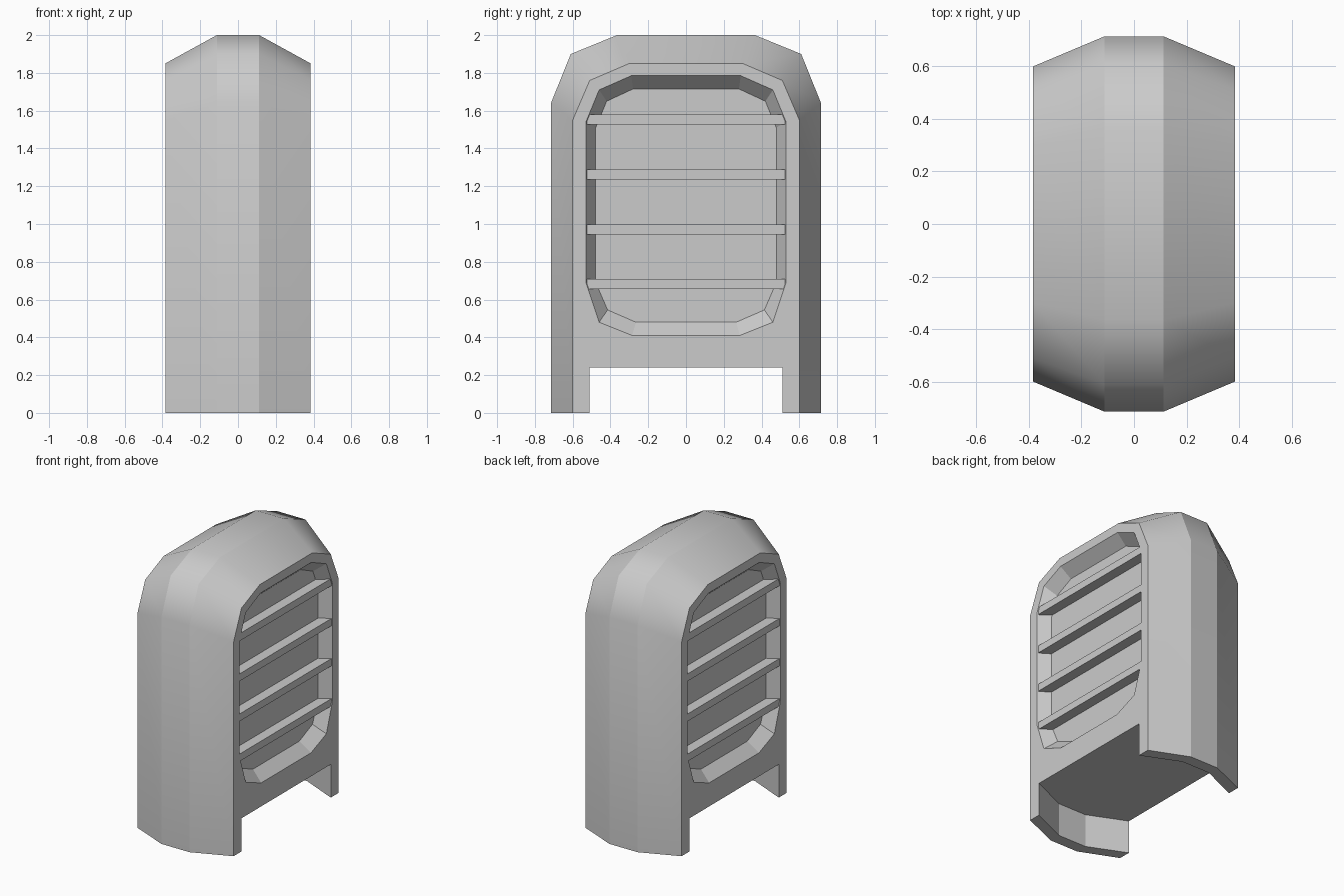
import bpy, bmesh

if "Cube" in bpy.data.objects:
    bpy.data.objects.remove(bpy.data.objects["Cube"])


def add_object(name, bm):
    bmesh.ops.recalc_face_normals(bm, faces=bm.faces[:])
    mesh = bpy.data.meshes.new(name)
    bm.to_mesh(mesh)
    bm.free()
    obj = bpy.data.objects.new(name, mesh)
    bpy.context.collection.objects.link(obj)
    return obj


def mirrored(half):
    """Right-half outline (bottom to top) -> full closed outline in y, z."""
    return half + [(-y, z) for y, z in reversed(half)]


def ring(bm, x, outline):
    return [bm.verts.new((x, y, z)) for y, z in outline]


def bridge(bm, a, b):
    n = len(a)
    return [bm.faces.new((a[i], a[(i + 1) % n], b[(i + 1) % n], b[i])) for i in range(n)]


# Outlines: casing at its edge and its crown (with the gap between the feet), vent rim and vent floor
edge = mirrored([(0.51, 0.24), (0.51, 0), (0.60, 0), (0.60, 1.55), (0.51, 1.76), (0.30, 1.85)])
crown = mirrored([(0.63, 0.24), (0.63, 0), (0.715, 0), (0.715, 1.64), (0.61, 1.90), (0.365, 2.0)])
rim = mirrored([(0.285, 0.41), (0.46, 0.48), (0.53, 0.69), (0.53, 1.54), (0.46, 1.71), (0.29, 1.785)])
floor = mirrored([(0.265, 0.48), (0.415, 0.545), (0.478, 0.69), (0.478, 1.51), (0.42, 1.65), (0.28, 1.715)])
HALF, CROWN, FLOOR = 0.385, 0.112, 0.305

# Casing: four cross-sections joined across the width
bm = bmesh.new()
rings = [ring(bm, x, o) for x, o in ((-HALF, edge), (-CROWN, crown), (CROWN, crown), (HALF, edge))]
for a, b in zip(rings, rings[1:]):
    for i, face in enumerate(bridge(bm, a, b)):
        face.smooth = 2 <= i <= 8
# Facets stay crisp across the width, smooth around the arch
for e in bm.edges:
    if abs(e.verts[0].co.x - e.verts[1].co.x) < 1e-4:
        e.smooth = False

# Side walls with a recessed vent on each side
for side, outer in ((-1, rings[0]), (1, rings[3])):
    lip = ring(bm, side * HALF, rim)
    back = ring(bm, side * FLOOR, floor)
    bridge(bm, lip, back)
    bm.faces.new(back)
    loops = [bm.edges.get((v[i - 1], v[i])) for v in (outer, lip) for i in range(len(v))]
    for e in loops:
        e.smooth = False
    bmesh.ops.triangle_fill(bm, edges=loops, use_beauty=True, use_dissolve=True,
                            normal=(side, 0, 0))
add_object("casing", bm)

# Vent slats
for side, label in ((-1, "left"), (1, "right")):
    for k in range(4):
        bm = bmesh.new()
        bmesh.ops.create_cube(bm, size=1)
        for v in bm.verts:
            v.co = (side * 0.341 + v.co.x * 0.078, v.co.y * 1.046,
                    0.682 + k * 0.29 + v.co.z * 0.053)
        add_object(f"{label}_vent_slat_{k + 1}", bm)
